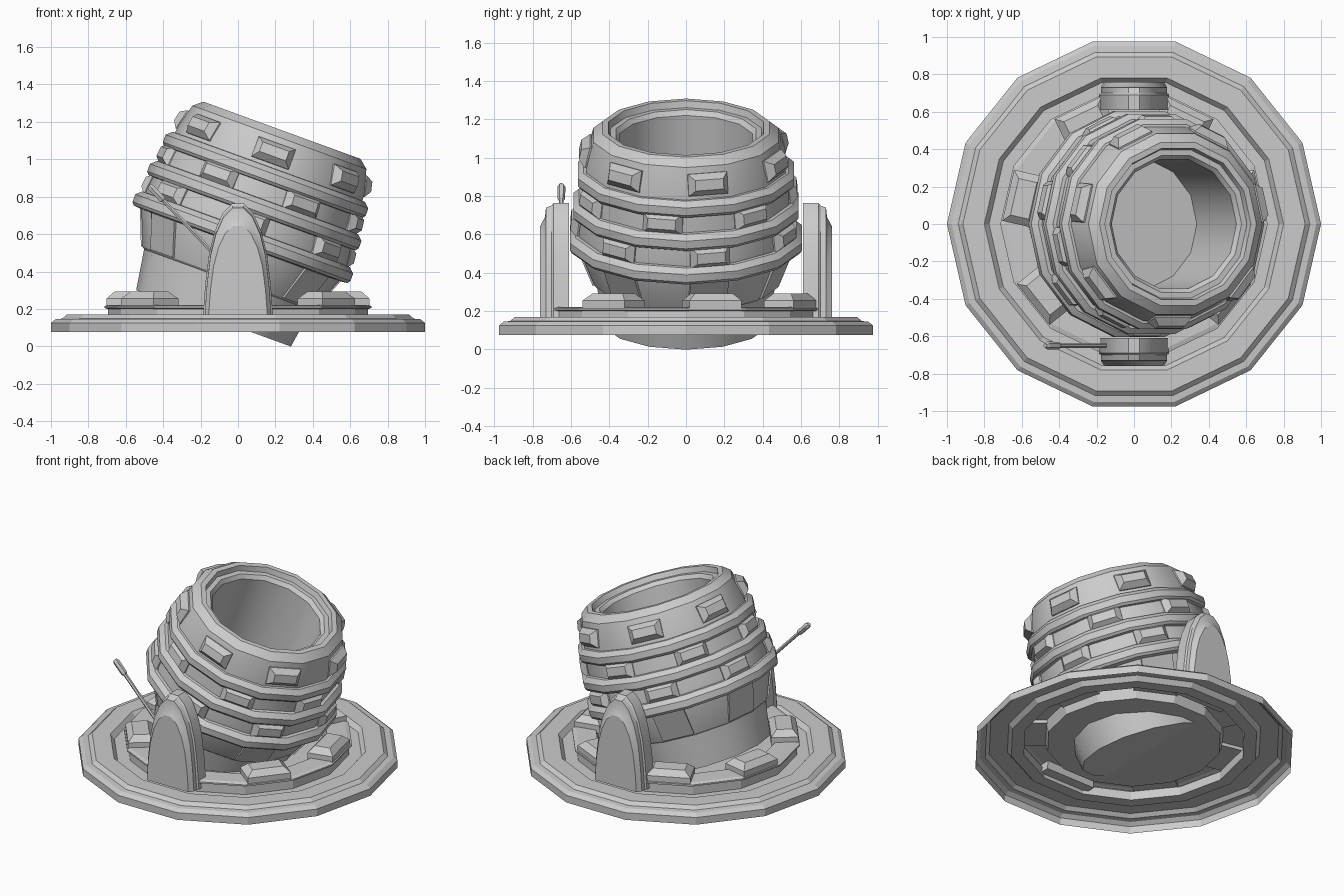
import bpy, bmesh, math
from mathutils import Matrix, Vector

if "Cube" in bpy.data.objects:
    bpy.data.objects.remove(bpy.data.objects["Cube"])

N = 14
STEP = 2 * math.pi / N
APOTHEM = math.cos(STEP / 2)
# tilted frame: origin at the middle of the barrel mouth, local z along the barrel
TILT = Matrix.Translation((0.235, 0, 1.155)) @ Matrix.Rotation(math.radians(20), 4, 'Y')


def finish(name, bm, matrix=None, smooth=False):
    bmesh.ops.recalc_face_normals(bm, faces=bm.faces)
    me = bpy.data.meshes.new(name)
    bm.to_mesh(me)
    bm.free()
    if smooth:
        me.shade_smooth()
        me.set_sharp_from_angle(angle=math.radians(27))
    ob = bpy.data.objects.new(name, me)
    if matrix:
        ob.matrix_world = matrix
    bpy.context.collection.objects.link(ob)
    return ob


def loft(bm, rings, cap_start=True, cap_end=True):
    loops = [[bm.verts.new(p) for p in ring] for ring in rings]
    for a, b in zip(loops, loops[1:]):
        for i in range(len(a)):
            j = (i + 1) % len(a)
            bm.faces.new((a[i], a[j], b[j], b[i]))
    if cap_start:
        bm.faces.new(loops[0])
    if cap_end:
        bm.faces.new(loops[-1])


def lathe(name, profile, matrix=None, caps=(True, True), smooth=False):
    bm = bmesh.new()
    loft(bm, [[(r * math.cos(i * STEP), r * math.sin(i * STEP), z) for i in range(N)]
              for r, z in profile], *caps)
    return finish(name, bm, matrix, smooth)


def rect(w, d, z):
    return [(sx * w / 2, sy * d / 2, z) for sx, sy in ((-1, -1), (1, -1), (1, 1), (-1, 1))]


def add_block(bm, matrix, layers):
    # stacked rectangles (width, depth, height)
    loft(bm, [[matrix @ Vector(p) for p in rect(*l)] for l in layers])


def on_barrel(r, z, turn, lean):
    # frame on a barrel face, local z pointing outwards
    return (Matrix.Rotation(turn * STEP, 4, 'Z') @ Matrix.Translation((r * APOTHEM, 0, z))
            @ Matrix.Rotation(math.radians(90 - lean), 4, 'Y'))


# stepped round base with a groove, a lipped deck and a sunken floor
lathe("base", [(1.0, 0.076), (1.0, 0.125), (0.975, 0.145), (0.94, 0.148), (0.915, 0.17),
               (0.80, 0.17), (0.775, 0.14), (0.695, 0.14), (0.695, 0.2),
               (0.715, 0.205), (0.715, 0.215), (0.69, 0.222), (0.565, 0.222), (0.545, 0.15)],
      caps=(False, True))

# blocks standing on the deck, on every second face
bm = bmesh.new()
for k in range(7):
    a = STEP / 2 + 2 * k * STEP
    if abs(math.sin(a) + 1) < 0.01:
        continue  # the front bracket takes this place
    m = Matrix.Rotation(a, 4, 'Z') @ Matrix.Translation((0.605, 0, 0))
    add_block(bm, m, [(0.17, 0.28, 0.2), (0.17, 0.28, 0.255), (0.1, 0.2, 0.292)])
finish("deck_blocks", bm)

# barrel: foot, skirt, cone, bulging wall, stepped rim and bore
lathe("barrel", [(0.44, -1.07), (0.475, -0.85), (0.487, -0.84), (0.565, -0.645), (0.572, -0.54),
                 (0.555, -0.43), (0.55, -0.34), (0.537, -0.25), (0.53, -0.17), (0.495, -0.04),
                 (0.447, 0.0), (0.415, 0.0), (0.405, -0.035), (0.375, -0.035),
                 (0.355, -0.06), (0.355, -0.68)], TILT, smooth=True)

# hoops round the barrel
for label, r, z in (("lower", 0.62, -0.605), ("middle", 0.602, -0.425), ("upper", 0.577, -0.25)):
    lathe(label + "_hoop", [(r - 0.06, z - 0.048), (r - 0.012, z - 0.043), (r, z - 0.027),
                            (r, z + 0.015), (r - 0.03, z + 0.042), (r - 0.06, z + 0.045)],
          TILT, (False, False), smooth=True)

# raised studs in three staggered rows
bm = bmesh.new()
for r, z, shift, lean in ((0.57, -0.515, 0.5, 6), (0.548, -0.335, -0.5, 7), (0.521, -0.13, 0.5, 13)):
    for k in range(7):
        add_block(bm, on_barrel(r, z, 2 * k + shift, lean),
                  [(0.115, 0.21, -0.01), (0.115, 0.21, 0.006), (0.055, 0.15, 0.045)])
finish("barrel_studs", bm, TILT)

# thin panels on alternate faces of the lower cone
bm = bmesh.new()
for k in range(7):
    add_block(bm, on_barrel(0.526, -0.742, 2 * k + 0.5, -22),
              [(0.2, 0.205, -0.01), (0.2, 0.205, 0.012)])
finish("cone_panels", bm, TILT)

# pointed-arch brackets, front and back
half = [(0.187, 0), (0.175, 0.17), (0.155, 0.33), (0.125, 0.45), (0.08, 0.55), (0.03, 0.598)]
arch = half + [(-x, z) for x, z in reversed(half)]
layers = [(0.61, 1, 1), (0.69, 1, 1), (0.70, 0.95, 0.98), (0.73, 0.95, 0.96),
          (0.735, 0.93, 0.88), (0.76, 0.84, 0.8)]
for label, side in (("front", -1), ("back", 1)):
    bm = bmesh.new()
    loft(bm, [[(x * sx, side * y, 0.165 + z * sz) for x, z in arch] for y, sx, sz in layers])
    finish(label + "_bracket", bm, smooth=True)

# lever with a thicker grip, leaning out from the front bracket
start, end = Vector((-0.1, -0.65, 0.465)), Vector((-0.475, -0.65, 0.86))
axis = end - start
bm = bmesh.new()
loft(bm, [[(r * math.cos(i * math.pi / 3), r * math.sin(i * math.pi / 3), t * axis.length)
           for i in range(6)]
          for r, t in ((0.012, 0), (0.012, 0.79), (0.02, 0.81), (0.021, 0.97), (0.012, 1))])
finish("lever", bm, Matrix.Translation(start) @ axis.to_track_quat('Z', 'Y').to_matrix().to_4x4())
